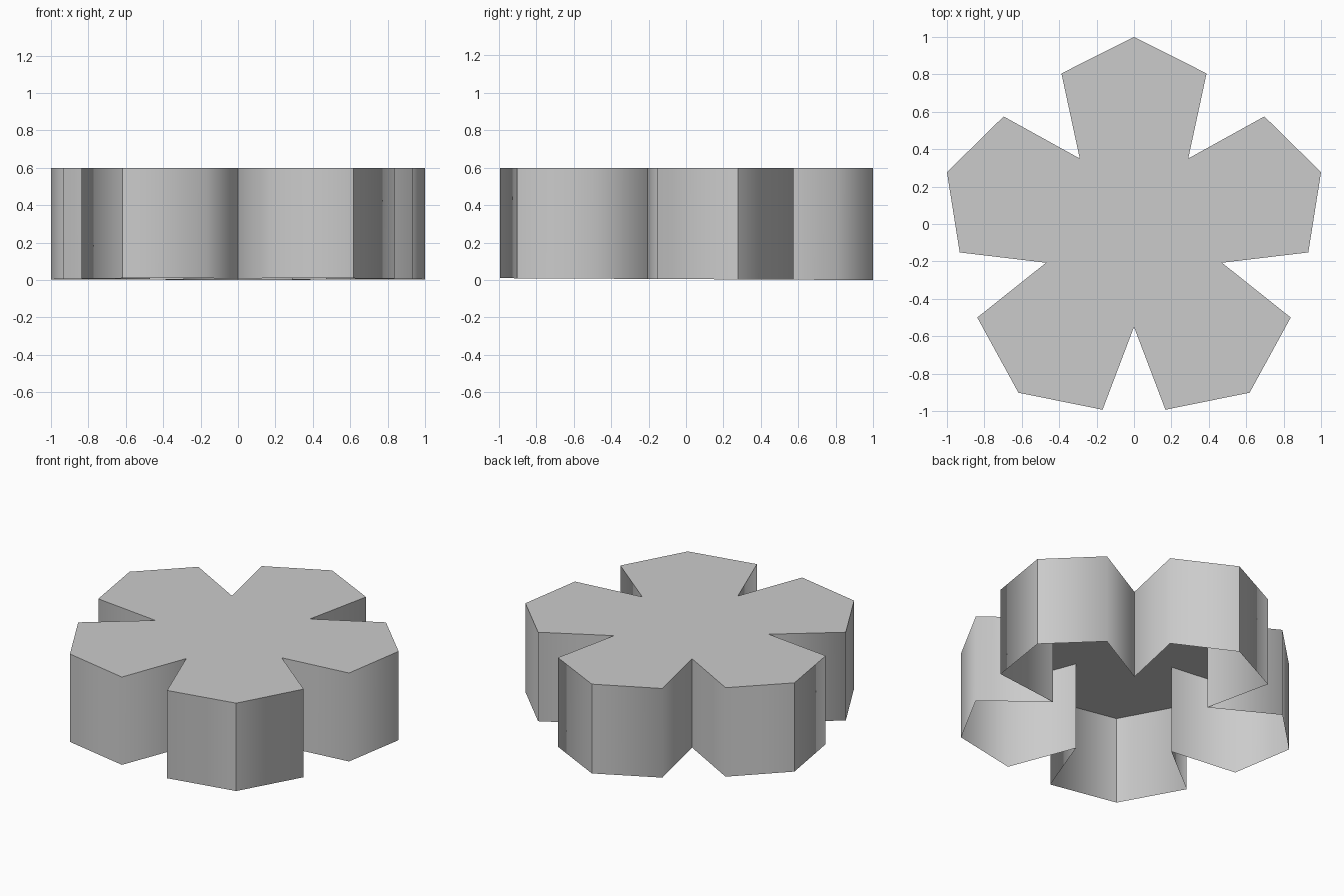
import bpy, bmesh

if "Cube" in bpy.data.objects:
    bpy.data.objects.remove(bpy.data.objects["Cube"])

HEIGHT = 0.6

# Right half of the flower outline: tip, corner, notch, corner, tip ...
half = [(0, 1), (0.388, 0.805), (0.29, 0.35), (0.697, 0.575), (1, 0.277),
        (0.932, -0.152), (0.47, -0.207), (0.838, -0.5), (0.618, -0.902),
        (0.168, -0.993), (0, -0.55)]
outline = half + [(-x, y) for x, y in half[-2:0:-1]]
outline.reverse()
outline = outline[-1:] + outline[:-1]      # counter-clockwise, starts at the top tip
n = len(outline)

# Plain grey
grey = bpy.data.materials.new("plain_grey")
grey.diffuse_color = (0.6, 0.6, 0.6, 1)
grey.use_nodes = True
grey.node_tree.nodes["Principled BSDF"].inputs["Base Color"].default_value = grey.diffuse_color

# Flower shell: cap and side walls, open underneath, rim slightly tilted
bm = bmesh.new()
top = [bm.verts.new((x, y, HEIGHT)) for x, y in outline]
rim = [bm.verts.new((x, y, 0.005 - 0.005 * y)) for x, y in outline]
cap = bm.faces.new(top)
for i in range(n):
    j = (i + 1) % n
    wall = bm.faces.new((rim[i], rim[j], top[j], top[i]))
    wall.smooth = True

# Cap border, tips and notches stay hard; petal shoulders are smooth
for e in cap.edges:
    e.smooth = False
for i in range(n):
    edge = bm.edges.get((rim[i], top[i]))
    edge.smooth = i % 2 == 1

mesh = bpy.data.meshes.new("flower_shell")
bm.to_mesh(mesh)
bm.free()
mesh.materials.append(grey)
obj = bpy.data.objects.new("flower_shell", mesh)
bpy.context.collection.objects.link(obj)
